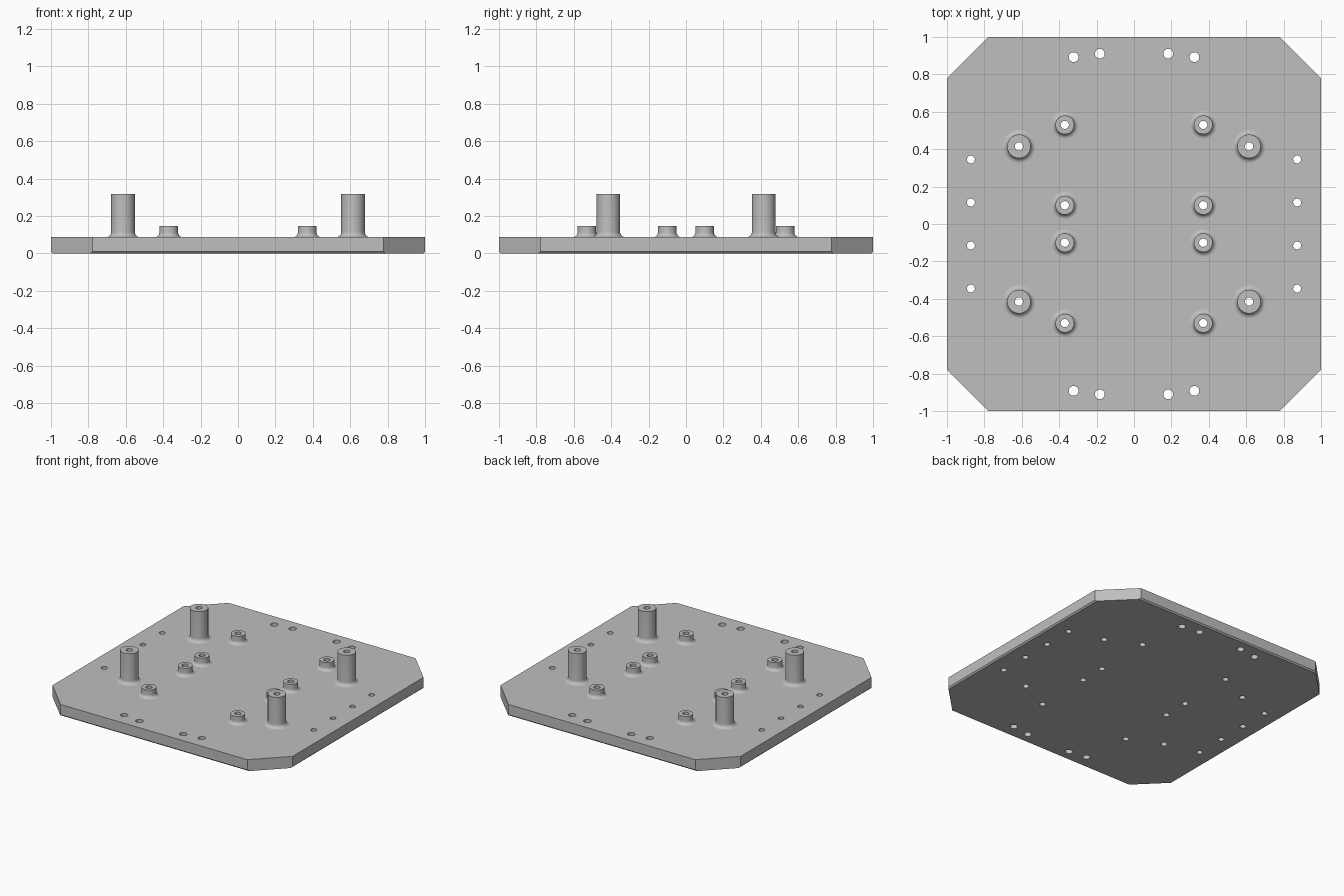
import bpy
import bmesh
from math import cos, sin, pi, radians

if "Cube" in bpy.data.objects:
    bpy.data.objects.remove(bpy.data.objects["Cube"])

TOP = 0.087      # plate thickness
CUT = 1.778      # x + y along the corner cuts
LIP = 0.01       # small bevel under the straight edges
SEG = 40
SIGNS = [(sx, sy) for sx in (-1, 1) for sy in (-1, 1)]

grey = bpy.data.materials.new("light grey")
grey.use_nodes = True
colour = (0.52, 0.52, 0.52, 1)
grey.diffuse_color = colour
grey.node_tree.nodes["Principled BSDF"].inputs["Base Color"].default_value = colour


def make_object(name, bm):
    bmesh.ops.recalc_face_normals(bm, faces=bm.faces)
    mesh = bpy.data.meshes.new(name)
    bm.to_mesh(mesh)
    bm.free()
    mesh.materials.append(grey)
    obj = bpy.data.objects.new(name, mesh)
    bpy.context.collection.objects.link(obj)
    return obj


def smooth(obj):
    bpy.ops.object.select_all(action='DESELECT')
    obj.select_set(True)
    bpy.context.view_layer.objects.active = obj
    bpy.ops.object.shade_smooth_by_angle(angle=radians(30))


def octagon(bm, half, z):
    c = CUT - half
    pts = [(half, -c), (half, c), (c, half), (-c, half),
           (-half, c), (-half, -c), (-c, -half), (c, -half)]
    return [bm.verts.new((x, y, z)) for x, y in pts]


def bridge(bm, a, b):
    n = len(a)
    for i in range(n):
        j = (i + 1) % n
        bm.faces.new((a[i], a[j], b[j], b[i]))


# Standoff and hole layout, one quadrant each: x, y, radius
tall = (0.615, 0.415)
short = [(0.37, 0.53), (0.37, 0.1)]
BORE = 0.022
holes = [(*tall, BORE)] + [(x, y, BORE) for x, y in short]
holes += [(0.323, 0.892, 0.026), (0.183, 0.911, 0.026),
          (0.872, 0.345, 0.021), (0.872, 0.115, 0.021)]

# Base plate with cut corners
bm = bmesh.new()
rings = [octagon(bm, 1 - LIP, 0), octagon(bm, 1, LIP), octagon(bm, 1, TOP)]
bridge(bm, rings[0], rings[1])
bridge(bm, rings[1], rings[2])
bm.faces.new(rings[0])
bm.faces.new(rings[2])
plate = make_object("base_plate", bm)

# Drill every hole through the plate
bm = bmesh.new()
for x, y, r in holes:
    for sx, sy in SIGNS:
        made = bmesh.ops.create_cone(bm, cap_ends=True, segments=SEG,
                                     radius1=r, radius2=r, depth=1)
        bmesh.ops.translate(bm, verts=made["verts"], vec=(sx * x, sy * y, 0))
drill = make_object("hole_cutter", bm)
drill.hide_render = True
mod = plate.modifiers.new("holes", 'BOOLEAN')
mod.operation = 'DIFFERENCE'
mod.solver = 'EXACT'
mod.object = drill
bpy.context.view_layer.objects.active = plate
bpy.ops.object.modifier_apply(modifier=mod.name)
bpy.data.objects.remove(drill)
smooth(plate)


# Hollow round standoff with a flared foot
def standoff(name, x, y, radius, height, fillet):
    profile = [(BORE, TOP), (BORE, height), (radius, height)]
    for i in range(9):
        a = i / 8 * pi / 2
        profile.append((radius + fillet * (1 - cos(a)),
                        TOP + fillet * (1 - sin(a))))
    bm = bmesh.new()
    rings = [[bm.verts.new((r * cos(2 * pi * k / SEG), r * sin(2 * pi * k / SEG), z))
              for k in range(SEG)] for r, z in profile]
    for a, b in zip(rings, rings[1:]):
        bridge(bm, a, b)
    # Close the underside so the tube is solid
    bridge(bm, rings[-1], rings[0])
    obj = make_object(name, bm)
    obj.location = (x, y, 0)
    smooth(obj)


for sx, sy in SIGNS:
    place = ("front" if sy < 0 else "back") + ("_left" if sx > 0 else "_right")
    standoff("tall_post_" + place, sx * tall[0], sy * tall[1], 0.063, 0.318, 0.027)
    for label, (x, y) in zip(("outer", "inner"), short):
        standoff(f"short_post_{label}_{place}", sx * x, sy * y, 0.05, 0.147, 0.025)
